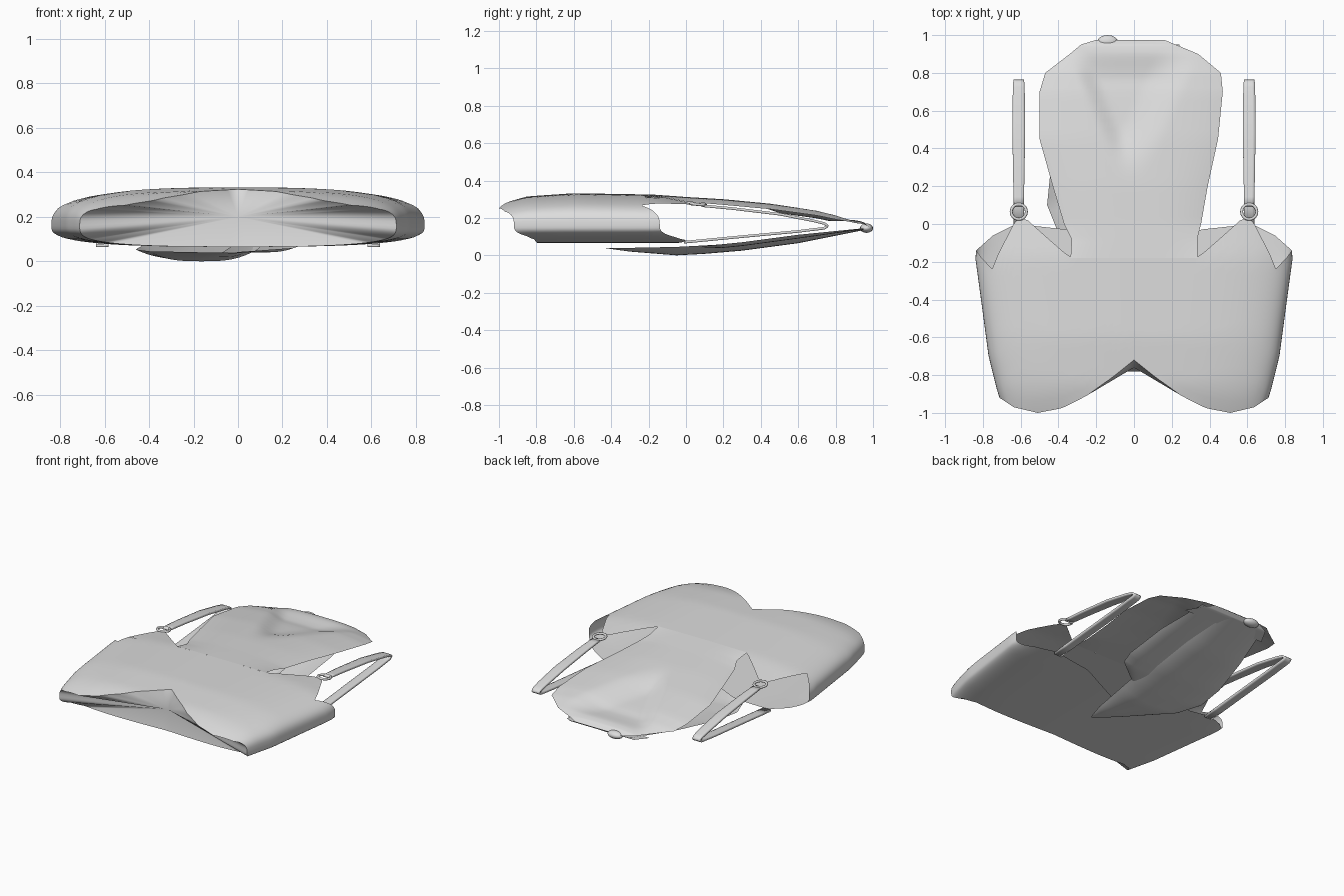
import bpy
from mathutils import Vector

if "Cube" in bpy.data.objects:
    bpy.data.objects.remove(bpy.data.objects["Cube"])

cloth = bpy.data.materials.new("light_grey_cloth")
cloth.use_nodes = True
GREY = (0.72, 0.72, 0.72, 1)
cloth.diffuse_color = GREY
cloth.node_tree.nodes["Principled BSDF"].inputs["Base Color"].default_value = GREY


def make(name, verts, faces):
    mesh = bpy.data.meshes.new(name)
    mesh.from_pydata(verts, [], faces)
    mesh.shade_smooth()
    mesh.materials.append(cloth)
    obj = bpy.data.objects.new(name, mesh)
    bpy.context.collection.objects.link(obj)
    return obj


def interp(keys, t):
    """Piecewise linear value from (position, value) keys."""
    if t <= keys[0][0]:
        return keys[0][1]
    for (a, va), (b, vb) in zip(keys, keys[1:]):
        if t <= b:
            return va + (vb - va) * (t - a) / (b - a)
    return keys[-1][1]


def smooth(t):
    t = max(0.0, min(1.0, t))
    return t * t * (3 - 2 * t)


def grid_faces(rows, cols, closed=False):
    return [(r * cols + c, r * cols + (c + 1) % cols,
             (r + 1) * cols + (c + 1) % cols, (r + 1) * cols + c)
            for r in range(rows - 1) for c in range(cols if closed else cols - 1)]


def sheet(name, rows, cols=24, steps=5, shape=None):
    """Cloth strip through rows of (y, x_left, x_right, z, edge_lift)."""
    fine = []
    for a, b in zip(rows, rows[1:]):
        fine += [Vector(a).lerp(Vector(b), i / steps) for i in range(steps)]
    fine.append(Vector(rows[-1]))
    verts = []
    for y, xl, xr, z, lift in fine:
        for c in range(cols):
            s = 2 * c / (cols - 1) - 1
            x = xl + (xr - xl) * (s + 1) / 2
            h = z + lift * abs(s) ** 3
            verts.append((x, y, shape(x, y, h) if shape else h))
    return make(name, verts, grid_faces(len(fine), cols))


# Body tube: p runs 0 at front centre, 1 at the side, 2 at back centre
HEM = [(0, -.72), (.15, -.81), (.35, -.91), (.55, -.975), (.75, -1), (.92, -.97),
       (1, -.92), (1.08, -.85), (1.2, -.81), (2, -.78)]
TOP = [(0, -.18), (.4, -.18), (.7, .03), (.76, .03), (.9, -.24), (1, -.14),
       (1.1, -.06), (1.24, 0), (1.58, -.03), (2, -.2)]
WIDTH = [(-1, .68), (-.9, .72), (-.7, .77), (-.4, .81), (-.18, .84), (.03, .82)]
CROWN = [(-1, .27), (-.95, .29), (-.85, .315), (-.6, .332), (-.18, .325), (.03, .295)]
MID, BACK, HALF, ROWS = .16, .065, 32, 18


def body_point(q, side, v):
    p = 1 - q * abs(q)
    ex = 1 - q * q
    ez = (1 - ex ** 3) ** (1 / 3)
    y = interp(HEM, p) * (1 - v) + interp(TOP, p) * v
    rise = interp(CROWN, y) - MID if q > 0 else BACK - MID
    return (side * ex * interp(WIDTH, y), y, MID + rise * ez)


ring = [(1 - i / HALF, 1) for i in range(2 * HALF + 1)]
ring += [(q, -1) for q, _ in ring[-2:0:-1]]
body = [body_point(q, s, r / (ROWS - 1)) for r in range(ROWS) for q, s in ring]
n = len(ring)
make("body", body, grid_faces(ROWS, n, closed=True))

# Closed hem
make("hem_panel", body[:n] + [(0, -.76, .2)],
     [((i + 1) % n, i, n) for i in range(n)])


# Halter neck panel with a sunken V, folding under at the neck
def neckline(x, y, z):
    if z < .165 or y < .22:
        return z
    left = -.08 - .42 * (y - .22)
    right = .07 + .46 * (y - .27)
    depth = .045 * smooth((y - .22) / .3) * smooth((.95 - y) / .2)
    return z - depth * smooth((x - left) / .14) * smooth((right - x) / .25)


sheet("halter_panel", [
    (-.18, -.336, .336, .325, -.003),
    (-.08, -.33, .335, .318, -.015),
    (0, -.37, .355, .312, -.025),
    (.2, -.43, .39, .3, -.03),
    (.45, -.5, .445, .277, -.03),
    (.7, -.5, .47, .243, -.03),
    (.8, -.47, .46, .222, -.03),
    (.9, -.34, .34, .195, -.02),
    (.95, -.28, .22, .177, -.01),
    (.975, -.2, .16, .155, 0),
    (.95, -.27, .22, .137, 0),
    (.85, -.32, .3, .125, 0)], cols=48, shape=neckline)

# Tie ends lying beneath the neck
sheet("long_tie_end", [
    (.95, -.25, .06, .135, .01),
    (.6, -.36, .08, .065, .03),
    (.3, -.44, .1, .025, .04),
    (.1, -.46, .09, .008, .045),
    (-.05, -.4, .07, 0, .045),
    (-.3, -.16, .03, .02, .02),
    (-.43, -.03, -.01, .038, 0)])
sheet("short_tie_end", [
    (.95, -.02, .24, .14, .005),
    (.6, .0, .28, .09, .02),
    (.3, -.02, .28, .05, .02),
    (.2, -.04, .25, .04, .02),
    (.0, -.07, -.02, .04, 0)])

# Knot at the back of the neck
bpy.ops.mesh.primitive_uv_sphere_add(segments=16, ring_count=10, location=(-.14, .965, .145))
knot = bpy.context.object
knot.name = "neck_knot"
knot.scale = (.055, .035, .025)
knot.data.materials.append(cloth)
knot.data.shade_smooth()

# Looped shoulder straps and their rings
for label, side in (("left", 1), ("right", -1)):
    x = .61 * side
    path = [(.09, .265, .026), (.25, .25, .03), (.5, .22, .034), (.68, .185, .032),
            (.74, .17, .03), (.757, .157, .028), (.74, .145, .028),
            (.6, .128, .028), (.3, .1, .028), (-.01, .07, .028)]
    strap = sheet(label + "_strap",
                  [(y, x - w, x + w, z, 0) for y, z, w in path], cols=5, steps=3)
    thick = strap.modifiers.new("thickness", 'SOLIDIFY')
    thick.thickness = .014
    thick.offset = 0
    bpy.ops.mesh.primitive_torus_add(major_radius=.04, minor_radius=.008,
                                     major_segments=28, minor_segments=8,
                                     location=(x, .065, .272), rotation=(-.1, 0, 0))
    loop = bpy.context.object
    loop.name = label + "_strap_ring"
    loop.data.materials.append(cloth)
    loop.data.shade_smooth()
